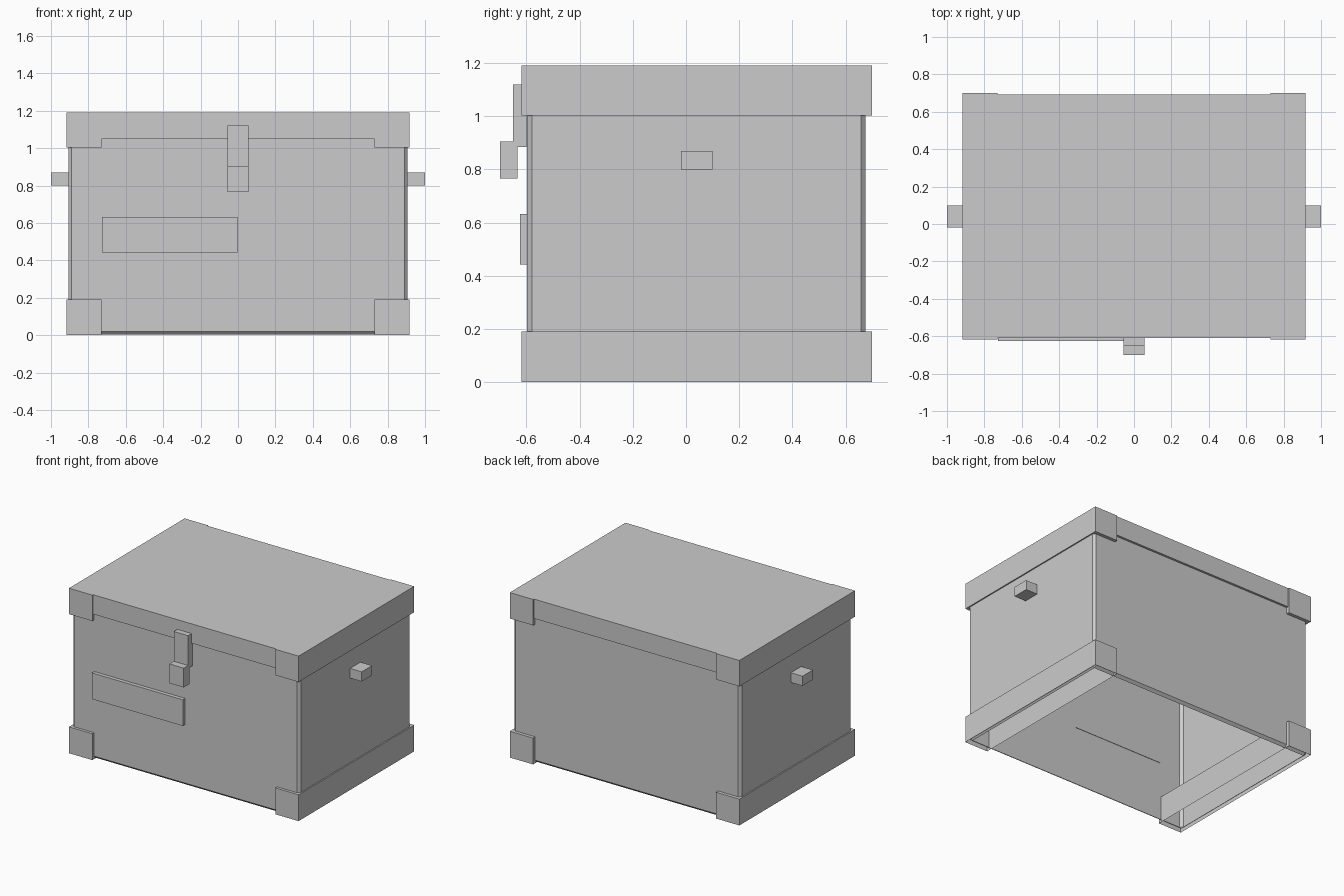
import bpy, bmesh
from mathutils import Vector

if "Cube" in bpy.data.objects:
    bpy.data.objects.remove(bpy.data.objects["Cube"])


def box(name, x, y, z, bevel=0.0, open_bottom=False):
    """Box from (min, max) ranges, optionally chamfered and open underneath."""
    bm = bmesh.new()
    bmesh.ops.create_cube(bm, size=1)
    ranges = (x, y, z)
    bmesh.ops.scale(bm, vec=Vector([b - a for a, b in ranges]), verts=bm.verts)
    bmesh.ops.translate(bm, vec=Vector([(a + b) / 2 for a, b in ranges]), verts=bm.verts)
    if bevel:
        bmesh.ops.bevel(bm, geom=bm.edges[:], offset=bevel, segments=1,
                        profile=0.5, affect='EDGES')
    if open_bottom:
        bm.normal_update()
        under = [f for f in bm.faces if f.normal.z < -0.99]
        bmesh.ops.delete(bm, geom=under, context='FACES')
    mesh = bpy.data.meshes.new(name)
    bm.to_mesh(mesh)
    bm.free()
    obj = bpy.data.objects.new(name, mesh)
    bpy.context.collection.objects.link(obj)
    return obj


# Chamfered body, hollow and open underneath
box("chest_body", (-0.907, 0.907), (-0.598, 0.676), (0.003, 1.07), 0.018, True)

# Lid slab
box("lid", (-0.916, 0.916), (-0.61, 0.692), (1.05, 1.19))

# End bars wrapping the corners, and the side handles
for side, s in (("left", -1), ("right", 1)):
    bar_x = sorted((s * 0.73, s * 0.916))
    bar_y = (-0.618, 0.70)
    box(side + "_bottom_bar", bar_x, bar_y, (0.0, 0.19), 0, True)
    box(side + "_top_bar", bar_x, bar_y, (1.003, 1.19))
    box(side + "_handle", sorted((s * 0.90, s)), (-0.018, 0.10), (0.80, 0.87))

# Front latch and label plate
box("latch_plate", (-0.057, 0.057), (-0.65, -0.60), (0.885, 1.12))
box("latch_block", (-0.057, 0.057), (-0.70, -0.634), (0.766, 0.905))
box("label_plate", (-0.728, -0.003), (-0.625, -0.595), (0.443, 0.632))
